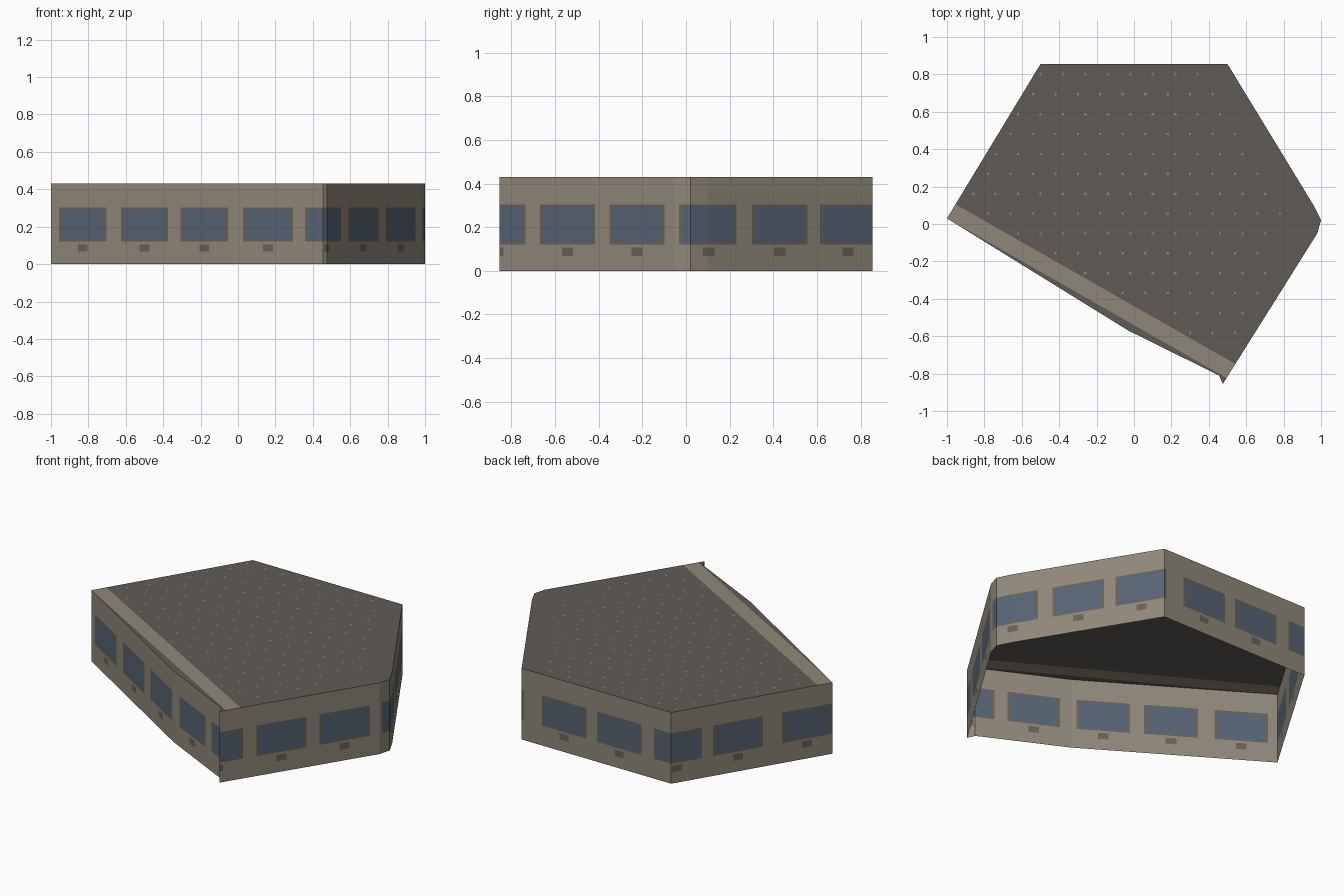
import bpy, bmesh, math
from mathutils import Vector

if "Cube" in bpy.data.objects:
    bpy.data.objects.remove(bpy.data.objects["Cube"])

H = 0.43  # wall height
# Footprint, counter-clockwise from the left corner
PLAN = [Vector(p) for p in [(-1, .03), (-.03, -.57), (.455, -.81), (.475, -.855), (.98, -.05),
                            (1, .02), (.96, .1), (.5, .855), (-.5, .855)]]
# Window centres as distances along the footprint
WINDOWS = [.2, .588, .964, 1.352, 1.722, 2.10, 2.475, 2.849, 3.229, 3.595,
           4.012, 4.38, 4.762, 5.127, 5.54]


def material(name, rgb):
    m = bpy.data.materials.new(name)
    lin = [((c / 255 + .055) / 1.055) ** 2.4 for c in rgb]
    m.diffuse_color = (*lin, 1)
    m.use_nodes = True
    m.node_tree.nodes["Principled BSDF"].inputs["Base Color"].default_value = m.diffuse_color
    return m


WALL = material("beige_wall", (143, 135, 121))
GLASS = material("blue_glass", (86, 99, 115))
FRAME = material("brown_frame", (104, 97, 88))
ROOF = material("dark_roof", (96, 92, 87))


def finish(name, bm, mats):
    me = bpy.data.meshes.new(name)
    bm.to_mesh(me)
    bm.free()
    for m in mats:
        me.materials.append(m)
    ob = bpy.data.objects.new(name, me)
    bpy.context.collection.objects.link(ob)
    return ob


# Footprint as a path measured by distance
corner_s = [0.0]
for i, p in enumerate(PLAN):
    corner_s.append(corner_s[-1] + (PLAN[(i + 1) % len(PLAN)] - p).length)


def on_path(s):
    for i, p in enumerate(PLAN):
        if s <= corner_s[i + 1] + 1e-6:
            t = (s - corner_s[i]) / (corner_s[i + 1] - corner_s[i])
            return p.lerp(PLAN[(i + 1) % len(PLAN)], t)
    return PLAN[0]


# Walls: a grid of faces cut at window, frame and sill edges
GLASS_W, FRAME_W, SILL_W = .134, .149, .03
Z = [0, .068, .106, .12, .13, .298, .304, H]
cuts = set(corner_s)
for c in WINDOWS:
    for w in (GLASS_W, FRAME_W, SILL_W):
        cuts |= {c - w, c + w}
S = sorted(s for s in cuts if 0 <= s <= corner_s[-1])


def wall_colour(s, z):
    d = min(abs(s - c) for c in WINDOWS)
    if d < GLASS_W and .13 < z < .298:
        return 1
    if d < FRAME_W and .12 < z < .304:
        return 2
    if d < SILL_W and .068 < z < .106:
        return 2
    return 0


bm = bmesh.new()
columns = []
for s in S[:-1]:
    p = on_path(s)
    columns.append([bm.verts.new((p.x, p.y, z)) for z in Z])
columns.append(columns[0])
for i in range(len(S) - 1):
    for j in range(len(Z) - 1):
        a, b = columns[i], columns[i + 1]
        f = bm.faces.new((a[j], b[j], b[j + 1], a[j + 1]))
        f.material_index = wall_colour((S[i] + S[i + 1]) / 2, (Z[j] + Z[j + 1]) / 2)
finish("walls_with_windows", bm, [WALL, GLASS, FRAME])

# Flat roof, with a pale band cut along the front left edge
ORIGIN = Vector((-1, .03, H))
NORMAL = Vector((.4955, .8687, 0)).normalized()
BAND = .088
bm = bmesh.new()
bm.faces.new([bm.verts.new((p.x, p.y, H)) for p in PLAN])
for offset in (0, BAND):
    bmesh.ops.bisect_plane(bm, geom=bm.verts[:] + bm.edges[:] + bm.faces[:],
                           plane_co=ORIGIN + NORMAL * offset, plane_no=NORMAL)
for f in bm.faces:
    d = (f.calc_center_median() - ORIGIN).dot(NORMAL)
    f.material_index = 1 if 0 < d < BAND else 0
finish("roof", bm, [ROOF, WALL])


# Small pale flecks in staggered rows on the roof
def on_roof(x, y):
    if (Vector((x, y, H)) - ORIGIN).dot(NORMAL) < BAND + .02:
        return False
    return all((b - a).cross(Vector((x, y)) - a) > .015
               for a, b in zip(PLAN[3:], PLAN[4:] + PLAN[:1]))


bm = bmesh.new()
R = .006
for row in range(15):
    y = .8 - row * .1063
    for col in range(-9, 10):
        x = -.02 + col * .12 + (-.04 if row % 2 else 0)
        if on_roof(x, y):
            bm.faces.new([bm.verts.new((x + dx * R, y + dy * R, H + .001))
                          for dx, dy in ((-1, -1), (1, -1), (1, 1), (-1, 1))])
finish("roof_flecks", bm, [WALL])
